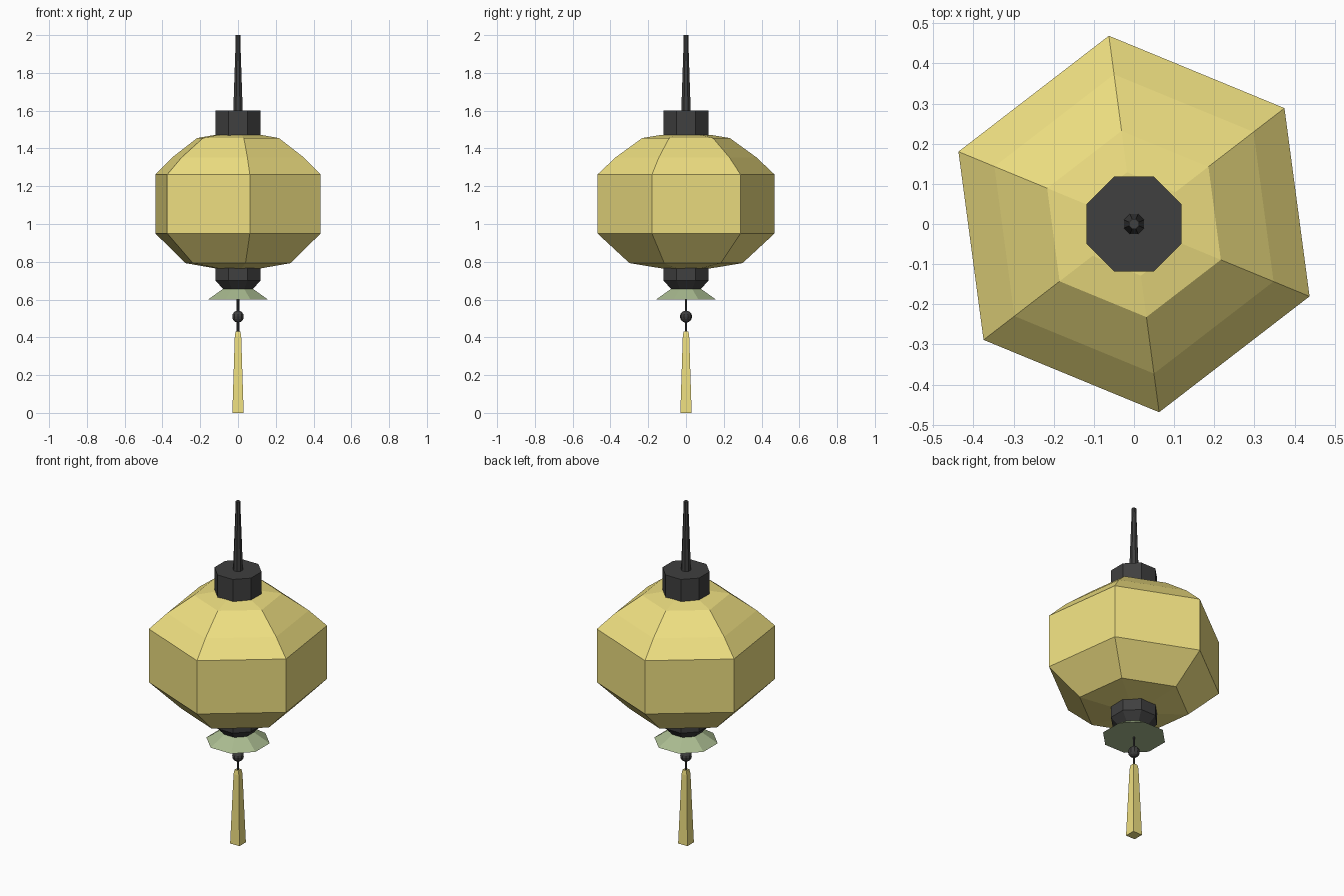
import bpy, bmesh, math

if "Cube" in bpy.data.objects:
    bpy.data.objects.remove(bpy.data.objects["Cube"])


def material(name, color):
    m = bpy.data.materials.new(name)
    m.diffuse_color = (*color, 1)
    m.use_nodes = True
    m.node_tree.nodes["Principled BSDF"].inputs["Base Color"].default_value = m.diffuse_color
    return m


def lathe(name, sides, angle, profile, mat):
    """Closed faceted solid from (radius, z) rings, listed bottom to top."""
    bm = bmesh.new()
    rings = []
    for r, z in profile:
        ring = []
        for i in range(sides):
            a = math.radians(angle) + math.tau * i / sides
            ring.append(bm.verts.new((r * math.cos(a), r * math.sin(a), z)))
        rings.append(ring)
    for low, high in zip(rings, rings[1:]):
        for i in range(sides):
            j = (i + 1) % sides
            bm.faces.new((low[i], low[j], high[j], high[i]))
    bm.faces.new(rings[0][::-1])
    bm.faces.new(rings[-1])
    mesh = bpy.data.meshes.new(name)
    bm.to_mesh(mesh)
    bm.free()
    mesh.materials.append(mat)
    obj = bpy.data.objects.new(name, mesh)
    bpy.context.collection.objects.link(obj)
    return obj


paper = material("yellow_paper", (0.86, 0.74, 0.22))
dark = material("dark_metal", (0.05, 0.05, 0.05))
green = material("pale_green", (0.40, 0.50, 0.28))

# Six-sided paper shade
lathe("shade", 6, 37.6,
      [(0.13, 0.765), (0.302, 0.793), (0.473, 0.95), (0.473, 1.262),
       (0.376, 1.353), (0.234, 1.455), (0.13, 1.472)], paper)

# Octagonal collars above and below
lathe("top_collar", 8, 22.5, [(0.128, 1.465), (0.128, 1.60)], dark)
lathe("bottom_collar", 8, 22.5,
      [(0.085, 0.655), (0.128, 0.70), (0.128, 0.77)], dark)

# Hanging spike
lathe("spike", 8, 22.5,
      [(0.027, 1.60), (0.013, 1.98), (0.013, 2.0)], dark)

# Flared green skirt
lathe("skirt", 8, 22.5, [(0.172, 0.60), (0.08, 0.66)], green)

# Cord, bead and square tassel
lathe("cord", 6, 0, [(0.007, 0.42), (0.007, 0.605)], dark)
bpy.ops.mesh.primitive_uv_sphere_add(segments=10, ring_count=8, radius=0.032,
                                     location=(0, 0, 0.51))
bead = bpy.context.object
bead.name = "bead"
bead.data.materials.append(dark)
s = math.sqrt(2)
lathe("tassel", 4, 45,
      [(0.03 * s, 0), (0.017 * s, 0.405), (0.013 * s, 0.43)], paper)
